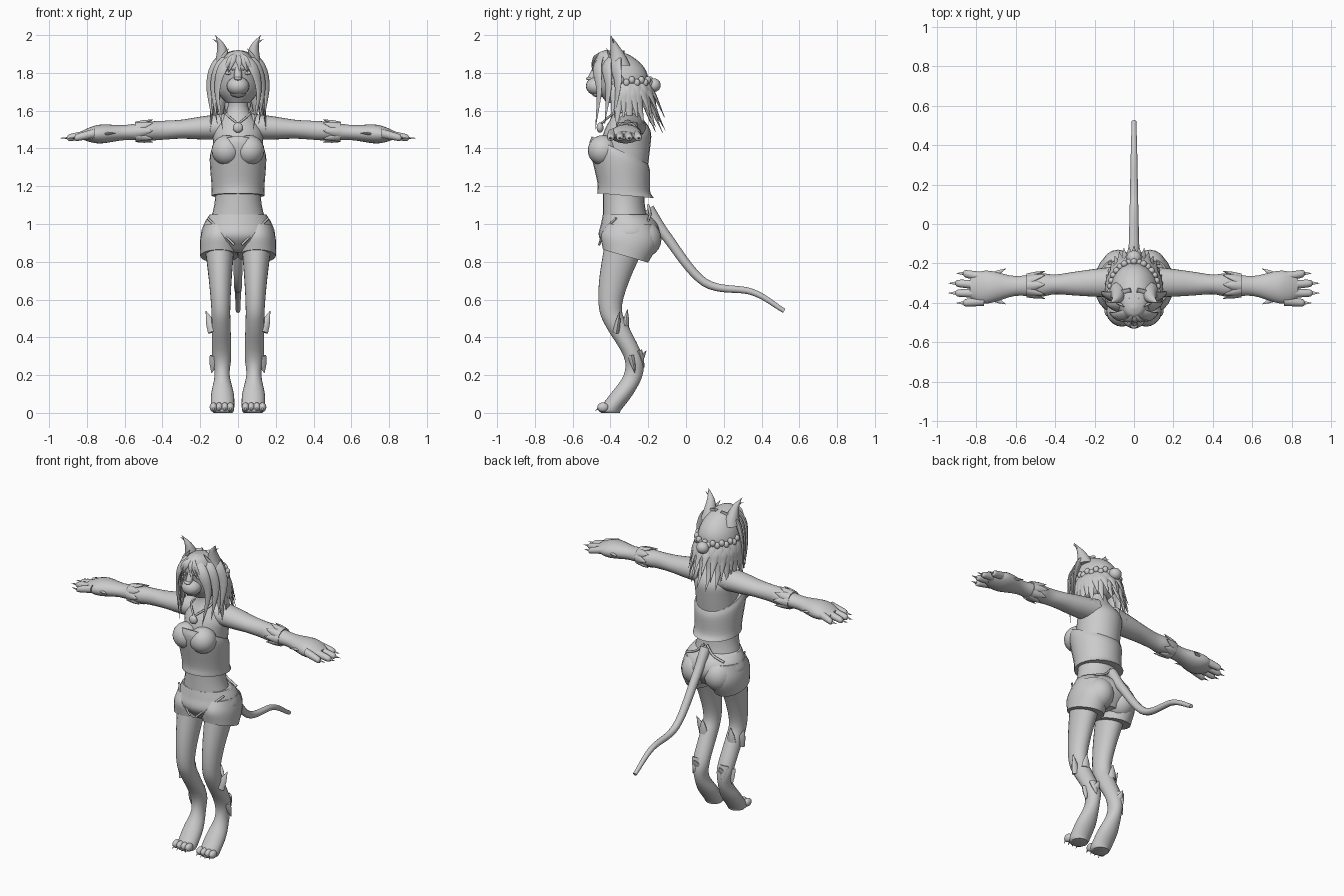
import bpy, bmesh, math, random
from mathutils import Vector, Matrix

random.seed(4)
cube = bpy.data.objects.get("Cube")
if cube:
    bpy.data.objects.remove(cube, do_unlink=True)

grey = bpy.data.materials.new("plain_grey")
grey.use_nodes = True
grey.diffuse_color = (0.6, 0.6, 0.6, 1)
for node in grey.node_tree.nodes:
    if node.type == 'BSDF_PRINCIPLED':
        node.inputs["Base Color"].default_value = grey.diffuse_color

FRONT, UP, SIDE = Vector((0, -1, 0)), Vector((0, 0, 1)), Vector((1, 0, 0))


def refine(rows, steps):
    """Catmull-Rom interpolation through the given sections."""
    rows = [Vector(row) for row in rows]
    padded = [rows[0] * 2 - rows[1]] + rows + [rows[-1] * 2 - rows[-2]]
    result = []
    for a, b, c, d in zip(padded, padded[1:], padded[2:], padded[3:]):
        for step in range(steps):
            t = step / steps
            inward = (c - a) / 2
            outward = (d - b) / 2
            curve = (b - c) * 2 + inward + outward
            bend = (c - b) * 3 - inward * 2 - outward
            result.append(b + inward * t + bend * t ** 2 + curve * t ** 3)
    return result + [rows[-1]]


def sweep(bm, rows, axis=None, out=FRONT, sides=24, steps=4, tilt=None):
    """Join elliptical sections (x, y, z, radius_u, radius_v) into a skin."""
    rows = refine(rows, steps)
    rings = []
    for index, row in enumerate(rows):
        centre = Vector(row[:3])
        if axis == 'z':
            u, v = SIDE, -FRONT + UP * (tilt(centre.z) if tilt else 0)
        elif axis == 'x':
            u, v = -FRONT, UP
        else:
            after, before = rows[min(index + 1, len(rows) - 1)], rows[max(index - 1, 0)]
            tangent = (Vector(after[:3]) - Vector(before[:3])).normalized()
            u = tangent.cross(Vector(out)).normalized()
            v = u.cross(tangent)
        radius_u, radius_v = max(row[3], 0.001), max(row[4], 0.001)
        ring = []
        for side in range(sides):
            angle = math.tau * side / sides
            offset = u * radius_u * math.cos(angle) + v * radius_v * math.sin(angle)
            ring.append(bm.verts.new(centre + offset))
        rings.append(ring)
    for lower, upper in zip(rings, rings[1:]):
        for side in range(sides):
            following = (side + 1) % sides
            bm.faces.new((lower[side], lower[following], upper[following], upper[side]))
    bm.faces.new(rings[0][::-1])
    bm.faces.new(rings[-1])


def ball(bm, centre, size):
    matrix = Matrix.Translation(centre) @ Matrix.Diagonal((*size, 1))
    bmesh.ops.create_uvsphere(bm, u_segments=20, v_segments=12, radius=1, matrix=matrix)


def cord(bm, points, radius, out=FRONT):
    """Thin round cord through a few points."""
    sweep(bm, [(*point, radius, radius) for point in points], out=out, sides=8)


def spike(bm, base, tip, width, out=FRONT):
    """Pointed tuft or claw between two points."""
    base, tip = Vector(base), Vector(tip)
    middle = base.lerp(tip, 0.5)
    rows = [(*point, width * size, width * size * 0.6)
            for point, size in ((base, 1), (middle, 0.7), (tip, 0))]
    sweep(bm, rows, out=out, sides=8, steps=2)


def lock(bm, points, width, out):
    """Flat hair lock that widens and then runs to a point."""
    rows = []
    for index, point in enumerate(points):
        along = index / (len(points) - 1)
        size = width * (0.6 + along if along < 0.4 else 1.6 * (1 - along))
        rows.append((*point, size, size * 0.4))
    sweep(bm, rows, out=out, sides=10)


def finish(name, bm, mirror=False):
    bmesh.ops.recalc_face_normals(bm, faces=bm.faces)
    mesh = bpy.data.meshes.new(name)
    bm.to_mesh(mesh)
    bm.free()
    for polygon in mesh.polygons:
        polygon.use_smooth = True
    mesh.set_sharp_from_angle(angle=math.radians(50))
    mesh.materials.append(grey)
    part = bpy.data.objects.new(name, mesh)
    bpy.context.scene.collection.objects.link(part)
    if mirror:
        part.modifiers.new("mirror", 'MIRROR').use_mirror_merge = False


def central(name, sections, tilt=None):
    """Upright part on the middle plane from (y, z, half width, half depth)."""
    bm = bmesh.new()
    sweep(bm, [(0, *section) for section in sections], 'z', tilt=tilt)
    finish(name, bm)


# Torso, strapless top cut lower at the back, and shorts
central("torso", [(-.32, 1, .15, .12), (-.33, 1.15, .12, .11), (-.32, 1.4, .13, .13),
                  (-.31, 1.5, .13, .12), (-.32, 1.6, .06, .06), (-.34, 1.7, .05, .05)])
central("strapless_top", [(-.32, 1.15, .14, .15), (-.33, 1.2, .14, .14), (-.35, 1.34, .15, .16),
                          (-.35, 1.39, .14, .15)], tilt=lambda z: 1.7 * (1.1 - z))
central("shorts_hips", [(-.32, 1.05, .15, .12), (-.3, 1, .18, .15), (-.3, .93, .19, .16),
                        (-.29, .85, .09, .1)])
bm = bmesh.new()
ball(bm, (.06, -.44, 1.39), (.08, .08, .08))
finish("bust", bm, mirror=True)
bm = bmesh.new()
sweep(bm, [(.1, -.3, 1, .08, .12), (.1, -.3, .92, .1, .15), (.1, -.32, .83, .1, .12)], 'z',
      tilt=lambda z: 1.7 * (z - 1))
ball(bm, (.08, -.23, .92), (.09, .1, .1))
finish("shorts_legs", bm, mirror=True)
bm = bmesh.new()
cord(bm, [(.16, -.37, 1.03), (.1, -.43, .97), (.02, -.46, .89)], .006)
cord(bm, [(.13, -.2, 1.02), (.06, -.19, 1.05), (.01, -.2, 1.1)], .007)
finish("shorts_piping", bm, mirror=True)

# Legs
bm = bmesh.new()
sections = [(-.32, .9, .08, .11), (-.38, .7, .06, .08), (-.4, .55, .05, .06), (-.36, .45, .05, .06),
            (-.28, .3, .05, .05), (-.28, .2, .04, .05), (-.34, .1, .06, .06), (-.4, .02, .06, .06),
            (-.4, 0, .05, .05)]
sweep(bm, [(.08 + .02 * z, y, z, width, depth) for y, z, width, depth in sections], 'z')
finish("leg", bm, mirror=True)

# Toes with claws
bm = bmesh.new()
for toe in range(4):
    centre = Vector((.04 + .03 * toe, -.44, .03))
    ball(bm, centre, (.02, .03, .025))
    spike(bm, centre + FRONT * .02, centre + FRONT * .04 - UP * .02, .007, UP)
finish("toes", bm, mirror=True)

# Fur tufts on the calf and heel
bm = bmesh.new()
for base, tip in (((.13, -.37, .43), (.17, -.35, .54)), ((.1, -.32, .46), (.1, -.31, .55)),
                  ((.09, -.25, .27), (.09, -.21, .33)), ((.1, -.25, .33), (.1, -.22, .24)),
                  ((.12, -.29, .3), (.14, -.27, .21))):
    spike(bm, base, tip, .03, -FRONT)
finish("leg_tufts", bm, mirror=True)


def arm_centre(x):
    return Vector((x, -.29 - .04 * x, 1.52 - .06 * x))


# Arms
bm = bmesh.new()
sections = [(.07, .08, .07), (.2, .07, .06), (.3, .06, .05), (.4, .05, .05), (.48, .06, .05),
            (.6, .05, .04), (.72, .08, .05), (.78, .08, .04), (.83, .05, .02)]
sweep(bm, [(*arm_centre(x), depth, height) for x, depth, height in sections], 'x')
finish("arm", bm, mirror=True)

# Fur tufts round the elbow and at the wrist
bm = bmesh.new()
for tuft in range(8):
    angle = math.tau * tuft / 8
    offset = Vector((0, .07 * math.cos(angle), .06 * math.sin(angle)))
    spike(bm, arm_centre(.54) + offset * .6, arm_centre(.45) + offset, .03, offset)
for direction in (FRONT, -FRONT):
    spike(bm, arm_centre(.71) + direction * .06, arm_centre(.65) + direction * .09, .015, UP)
finish("arm_tufts", bm, mirror=True)

# Fingers with claws
bm = bmesh.new()
for finger in range(4):
    knuckle = Vector((.76, -.27 - .04 * finger, 1.48))
    tip = Vector((.91 - .02 * (finger - 1.5) ** 2, -.25 - .05 * finger, 1.455))
    sweep(bm, [(*knuckle.lerp(tip, along), size, size)
               for along, size in ((0, .025), (.5, .022), (.9, .018), (1, .008))], 'x', sides=12)
    spike(bm, tip - SIDE * .02, tip + SIDE * .035, .01, UP)
finish("fingers", bm, mirror=True)

# Tail
bm = bmesh.new()
path = [(-.2, 1.08), (-.1, .93), (.1, .69), (.35, .64), (.52, .54)]
radii = [.032 - .005 * index for index in range(len(path))]
sweep(bm, [(0, *point, radius, radius) for point, radius in zip(path, radii)],
      out=SIDE, sides=14, steps=8)
finish("tail", bm)

# Head and face
central("head", [(-.42, 1.92, .01, .01), (-.39, 1.9, .06, .08), (-.36, 1.84, .1, .13),
                 (-.34, 1.77, .12, .14), (-.34, 1.7, .11, .12), (-.35, 1.64, .06, .07)])
bm = bmesh.new()
ball(bm, (0, -.47, 1.73), (.06, .06, .05))
ball(bm, (0, -.46, 1.69), (.04, .04, .02))
ball(bm, (0, -.51, 1.77), (.02, .02, .01))
cord(bm, [(0, -.46, 1.85), (0, -.48, 1.81), (0, -.5, 1.77)], .02)
finish("muzzle", bm)
bm = bmesh.new()
ball(bm, (.05, -.47, 1.8), (.02, .01, .01))
cord(bm, [(.02, -.49, 1.815), (.045, -.485, 1.82), (.075, -.465, 1.815)], .004)
finish("eyes", bm, mirror=True)

# Ears with tip tufts
bm = bmesh.new()
sweep(bm, [(.08, -.35, 1.84, .045, .055), (.08, -.36, 1.89, .035, .04), (.09, -.38, 1.95, .02, .02),
           (.12, -.4, 2, 0, 0)], 'z')
spike(bm, (.09, -.38, 1.95), (.135, -.39, 1.98), .006)
spike(bm, (.08, -.4, 1.88), (.05, -.42, 1.93), .012)
finish("ears", bm, mirror=True)

# Front locks falling from the parting, and the fringe
bm = bmesh.new()
strand = [(.01, -.44, 1.9), (.08, -.47, 1.83), (.11, -.46, 1.7), (.08, -.48, 1.5)]
for layer in range(3):
    path = [Vector(point) + (SIDE + UP) * .01 * layer * index - FRONT * .05 * layer
            for index, point in enumerate(strand)]
    lock(bm, path, .035 + .005 * layer, FRONT + SIDE)
finish("front_locks", bm, mirror=True)
bm = bmesh.new()
for x in (-.08, -.05, .01, .05, .08):
    lock(bm, [(0, -.45, 1.9), (x / 2, -.49, 1.87), (x, -.5 + abs(x) / 5, 1.8)], .02, FRONT)
finish("fringe", bm)


def around_head(angle, width, depth, z):
    """Point round the back of the head; angle zero is straight back."""
    return Vector((width * math.sin(angle), depth * max(math.cos(angle), -.3) - .33, z))


# Back locks hanging in two jagged layers
bm = bmesh.new()
for layer in range(2):
    for index in range(11):
        angle = math.radians(20 * index - 100 + 10 * layer)
        lift = random.uniform(-.02, .02) + .05 * layer
        path = [around_head(angle, .1, .12, 1.77), around_head(angle, .13, .15, 1.7),
                around_head(angle, .14, .17, 1.61 + lift), around_head(angle, .15, .22, 1.5 + lift)]
        lock(bm, path, .036, (math.sin(angle), math.cos(angle), 0))
finish("back_locks", bm)

# Braided band with a knot of hair
bm = bmesh.new()
for index in range(17):
    angle = math.radians(12 * index - 96)
    ball(bm, around_head(angle, .12, .14, 1.755 + .007 * (-1) ** index), (.017, .017, .02))
ball(bm, around_head(0, 0, .16, 1.735), (.038, .036, .036))
finish("braid", bm)

# Necklace and pendant
bm = bmesh.new()
cord(bm, [(.06, -.32, 1.6), (.06, -.39, 1.58), (0, -.45, 1.53)], .006)
finish("necklace", bm, mirror=True)
bm = bmesh.new()
ball(bm, (0, -.455, 1.51), (.027, .018, .027))
finish("pendant", bm)
